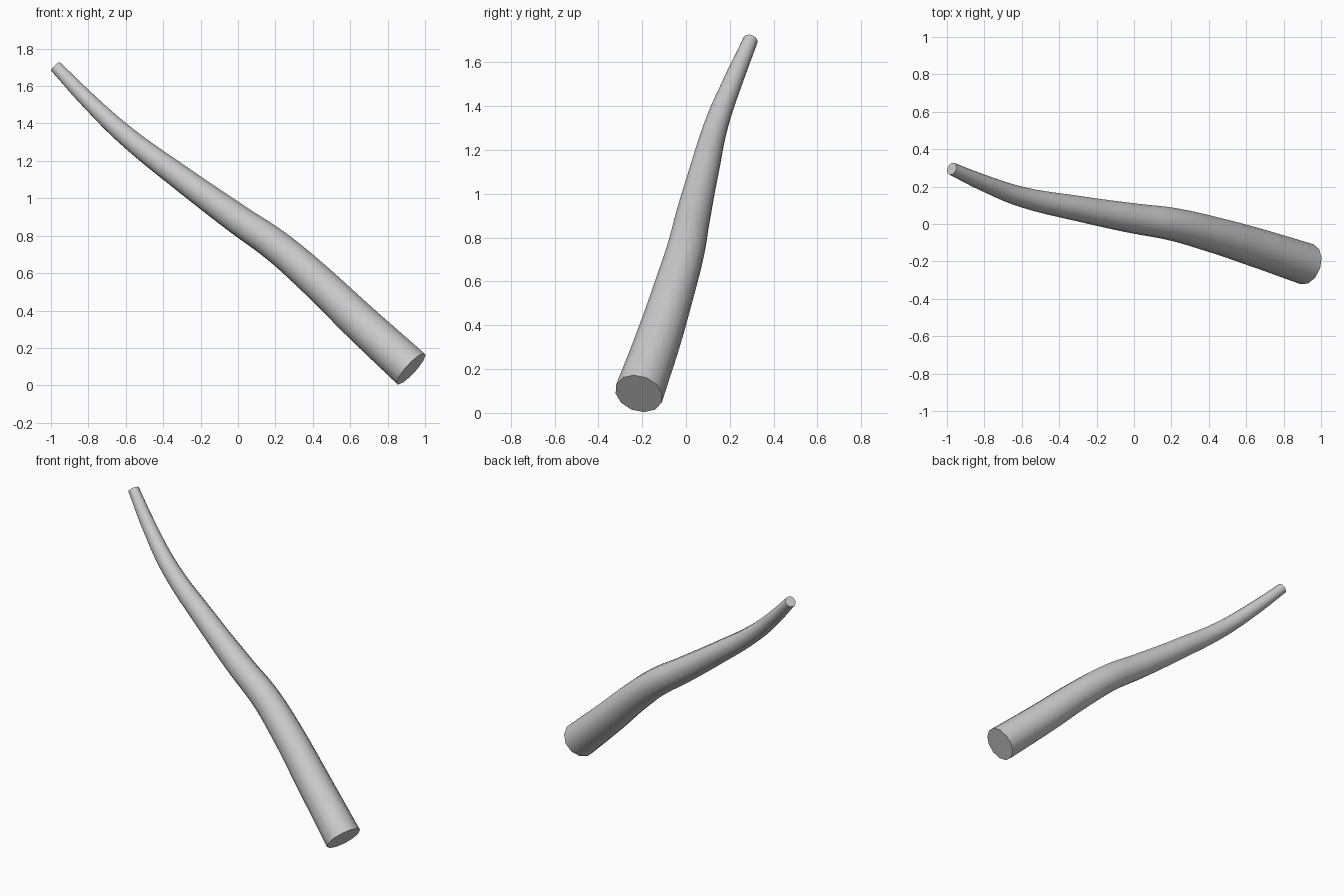
import bpy

if "Cube" in bpy.data.objects:
    bpy.data.objects.remove(bpy.data.objects["Cube"])

# Centreline points of the tapering branch: x, y, z, radius
path = [
    (0.925, -0.215, 0.088, 0.112),
    (0.65, -0.125, 0.34, 0.104),
    (0.40, -0.05, 0.577, 0.095),
    (0.20, 0.0, 0.748, 0.088),
    (0.0, 0.03, 0.887, 0.081),
    (-0.30, 0.083, 1.105, 0.068),
    (-0.60, 0.145, 1.335, 0.054),
    (-0.80, 0.218, 1.522, 0.044),
    (-0.974, 0.295, 1.703, 0.034),
]

# Smooth curve with a round, tapering section and closed ends
curve = bpy.data.curves.new("branch_path", "CURVE")
curve.dimensions = "3D"
curve.bevel_depth = 1.0
curve.bevel_resolution = 4
curve.resolution_u = 6
curve.use_fill_caps = True
spline = curve.splines.new("BEZIER")
spline.bezier_points.add(len(path) - 1)
for point, (x, y, z, r) in zip(spline.bezier_points, path):
    point.co = (x, y, z)
    point.radius = r
    point.handle_left_type = point.handle_right_type = "AUTO"

branch = bpy.data.objects.new("branch", curve)
bpy.context.collection.objects.link(branch)
bpy.context.view_layer.objects.active = branch
branch.select_set(True)

# Smooth sides, crisp cut ends
bpy.ops.object.convert(target="MESH")
bpy.ops.object.shade_smooth_by_angle(angle=0.9)
